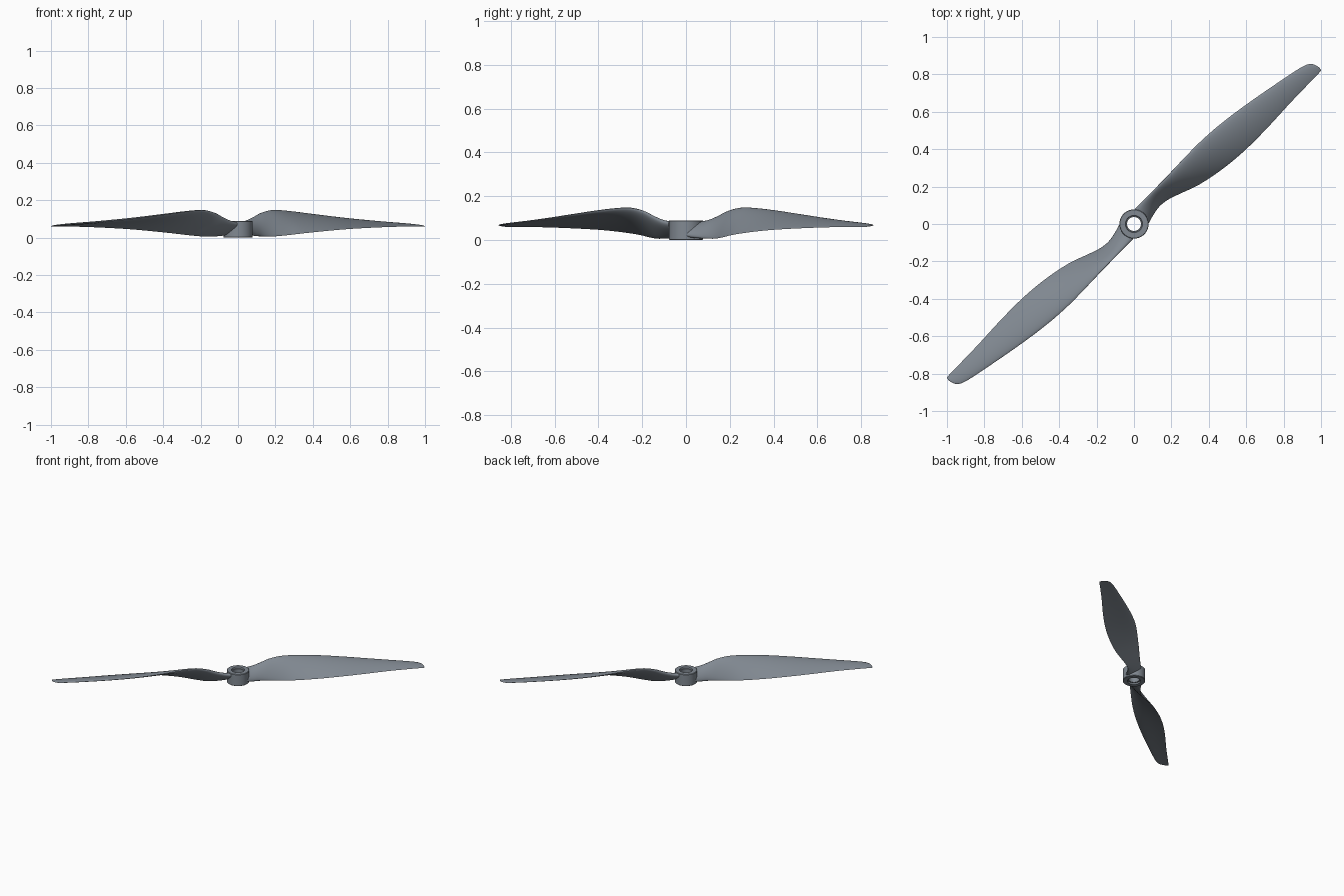
import bpy, bmesh, math
from mathutils import Matrix

if "Cube" in bpy.data.objects:
    bpy.data.objects.remove(bpy.data.objects["Cube"])

ANGLE = math.radians(40.5)   # blade direction seen from above
N = 14                       # points per side of a blade section

# Dark blue-grey plastic
plastic = bpy.data.materials.new("dark_plastic")
plastic.diffuse_color = (0.22, 0.25, 0.286, 1)
plastic.use_nodes = True
plastic.node_tree.nodes["Principled BSDF"].inputs["Base Color"].default_value = plastic.diffuse_color

# Blade stations: radius, leading edge (v, z), trailing edge (v, z), thickness
STATIONS = [
    (0.055, 0.058, 0.078, -0.050, 0.020, 0.046),
    (0.10, 0.060, 0.088, -0.032, 0.012, 0.042),
    (0.16, 0.064, 0.109, -0.016, 0.007, 0.034),
    (0.22, 0.070, 0.132, -0.018, 0.006, 0.029),
    (0.30, 0.078, 0.146, -0.039, 0.012, 0.026),
    (0.40, 0.090, 0.143, -0.066, 0.023, 0.024),
    (0.55, 0.104, 0.129, -0.084, 0.036, 0.022),
    (0.70, 0.106, 0.113, -0.086, 0.046, 0.020),
    (0.87, 0.096, 0.097, -0.073, 0.053, 0.016),
    (1.05, 0.078, 0.083, -0.051, 0.058, 0.012),
    (1.20, 0.060, 0.073, -0.036, 0.060, 0.009),
    (1.255, 0.048, 0.069, -0.031, 0.060, 0.007),
    (1.28, 0.031, 0.067, -0.028, 0.060, 0.005),
    (1.291, 0.012, 0.065, -0.027, 0.060, 0.004),
    (1.296, -0.004, 0.063, -0.024, 0.060, 0.002),
]


def resample(rows, steps):
    """Smooth the station table with cubic interpolation along the radius."""
    def slope(i, k):
        a, b = rows[max(i - 1, 0)], rows[min(i + 1, len(rows) - 1)]
        return (b[k] - a[k]) / (b[0] - a[0])
    out = []
    for i in range(len(rows) - 1):
        p, q = rows[i], rows[i + 1]
        h = q[0] - p[0]
        for j in range(steps):
            t = j / steps
            row = [p[0] + h * t]
            for k in range(1, len(p)):
                row.append((2*t**3 - 3*t**2 + 1) * p[k] + (t**3 - 2*t**2 + t) * h * slope(i, k)
                           + (3*t**2 - 2*t**3) * q[k] + (t**3 - t**2) * h * slope(i + 1, k))
            out.append(row)
    return out + [list(rows[-1])]


def section(u, vl, zl, vt, zt, thick):
    """Cambered airfoil loop, blending to an oval at the root."""
    chord = math.hypot(vt - vl, zt - zl)
    dv, dz = (vt - vl) / chord, (zt - zl) / chord
    nv, nz = -dz, dv
    if nz < 0:
        nv, nz = -nv, -nz
    root = max(0.0, min(1.0, (0.32 - u) / 0.2))
    pts = []
    for i in range(2 * N):
        a = math.pi * i / N
        s = (1 - math.cos(a)) / 2
        side = 1 if i < N else -1
        foil = 5 * (0.2969 * s**0.5 - 0.126 * s - 0.3516 * s**2 + 0.2843 * s**3 - 0.1015 * s**4)
        oval = math.sqrt(max(s * (1 - s), 0))
        half = thick * (root * oval + (1 - root) * (foil + 0.12 * oval))
        off = side * half + 0.16 * (1 - root) * chord * s * (1 - s)
        pts.append((u, vl + dv * chord * s + nv * off, zl + dz * chord * s + nz * off))
    return pts


def finish(bm, name, angle):
    bmesh.ops.recalc_face_normals(bm, faces=bm.faces)
    mesh = bpy.data.meshes.new(name)
    bm.to_mesh(mesh)
    bm.free()
    mesh.materials.append(plastic)
    ob = bpy.data.objects.new(name, mesh)
    bpy.context.collection.objects.link(ob)
    bpy.ops.object.select_all(action='DESELECT')
    ob.select_set(True)
    bpy.context.view_layer.objects.active = ob
    bpy.ops.object.shade_smooth_by_angle(angle=math.radians(angle))
    return ob


def make_blade(name, turn):
    bm = bmesh.new()
    rings = [[bm.verts.new(p) for p in section(*r)] for r in resample(STATIONS, 4)]
    for a, b in zip(rings, rings[1:]):
        for i in range(2 * N):
            j = (i + 1) % (2 * N)
            bm.faces.new((a[i], a[j], b[j], b[i]))
    bm.faces.new(rings[0])
    bm.faces.new(rings[-1])
    bm.transform(Matrix.Rotation(turn, 4, 'Z'))
    return finish(bm, name, 50)


def make_hub():
    # Ring profile (radius, z) with a shallow counterbore on both ends
    prof = [(0.037, 0.012), (0.046, 0.012), (0.046, 0.0), (0.075, 0.0), (0.078, 0.003),
            (0.078, 0.087), (0.075, 0.09), (0.046, 0.09), (0.043, 0.08), (0.037, 0.08)]
    seg = 64
    bm = bmesh.new()
    rings = []
    for k in range(seg):
        c, s = math.cos(2 * math.pi * k / seg), math.sin(2 * math.pi * k / seg)
        rings.append([bm.verts.new((r * c, r * s, z)) for r, z in prof])
    for k in range(seg):
        a, b = rings[k], rings[(k + 1) % seg]
        for i in range(len(prof)):
            j = (i + 1) % len(prof)
            bm.faces.new((a[i], b[i], b[j], a[j]))
    return finish(bm, "hub", 30)


make_hub()
make_blade("blade_right", ANGLE)
make_blade("blade_left", ANGLE + math.pi)
